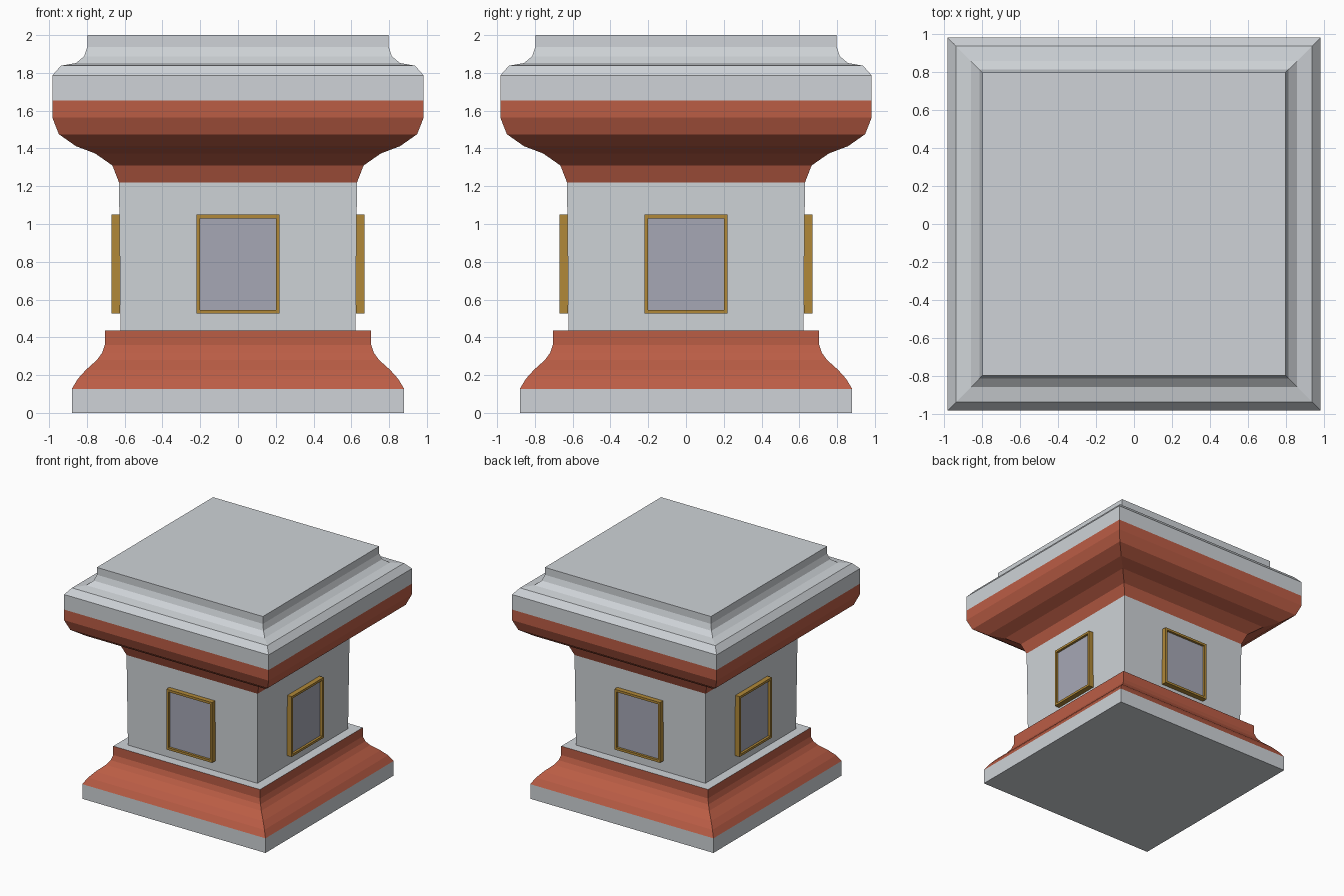
import bpy, bmesh, math
from mathutils import Matrix

if "Cube" in bpy.data.objects:
    bpy.data.objects.remove(bpy.data.objects["Cube"])


def material(name, rgb):
    m = bpy.data.materials.new(name)
    m.diffuse_color = (*rgb, 1.0)
    m.use_nodes = True
    m.node_tree.nodes["Principled BSDF"].inputs["Base Color"].default_value = m.diffuse_color
    return m


stone = material("pale_grey_stone", (0.62, 0.65, 0.68))
terracotta = material("terracotta", (0.50, 0.11, 0.06))
gold = material("gold", (0.44, 0.25, 0.04))
lavender = material("lavender_grey", (0.38, 0.39, 0.46))


def loft(name, rings, mat, matrix=Matrix(), cap_start=False, cap_end=False):
    """Join rectangular rings (half x, half y, height) into one surface."""
    bm = bmesh.new()
    loops = [[bm.verts.new((sx * hx, sy * hy, h))
              for sx, sy in ((-1, -1), (1, -1), (1, 1), (-1, 1))]
             for hx, hy, h in rings]
    for a, b in zip(loops, loops[1:]):
        for i in range(4):
            j = (i + 1) % 4
            bm.faces.new((a[i], a[j], b[j], b[i]))
    if cap_start:
        bm.faces.new(loops[0][::-1])
    if cap_end:
        bm.faces.new(loops[-1])
    bm.transform(matrix)
    mesh = bpy.data.meshes.new(name)
    bm.to_mesh(mesh)
    bm.free()
    mesh.materials.append(mat)
    obj = bpy.data.objects.new(name, mesh)
    bpy.context.collection.objects.link(obj)
    return obj


def square(profile):
    return [(r, r, z) for r, z in profile]


# Pedestal, bottom to top; neighbouring parts share their edge rings
loft("plinth", square([(0.88, 0), (0.88, 0.127)]), stone, cap_start=True)
loft("base_moulding", square([
    (0.88, 0.127), (0.848, 0.18), (0.805, 0.228), (0.747, 0.28),
    (0.72, 0.317), (0.705, 0.36), (0.705, 0.437)]), terracotta)
loft("shaft", square([(0.705, 0.437), (0.622, 0.437), (0.63, 1.22)]), stone)
loft("cornice", square([
    (0.63, 1.22), (0.665, 1.31), (0.757, 1.374), (0.858, 1.412),
    (0.948, 1.475), (0.983, 1.563), (0.983, 1.655)]), terracotta)
loft("cap", square([
    (0.983, 1.655), (0.983, 1.786), (0.938, 1.838), (0.858, 1.852),
    (0.815, 1.887), (0.798, 1.936), (0.798, 2.0)]), stone, cap_end=True)

# Framed panel on each of the four sides
for k, side in enumerate(("front", "right", "back", "left")):
    place = (Matrix.Rotation(k * math.pi / 2, 4, 'Z')
             @ Matrix.Translation((0, 0, 0.787))
             @ Matrix.Rotation(math.pi / 2, 4, 'X'))
    loft(side + "_frame", [
        (0.22, 0.262, 0.624), (0.22, 0.262, 0.67),
        (0.2, 0.242, 0.67), (0.2, 0.242, 0.65)], gold, place)
    loft(side + "_panel", [(0.2, 0.242, 0.645), (0.2, 0.242, 0.65)],
         lavender, place, cap_end=True)
